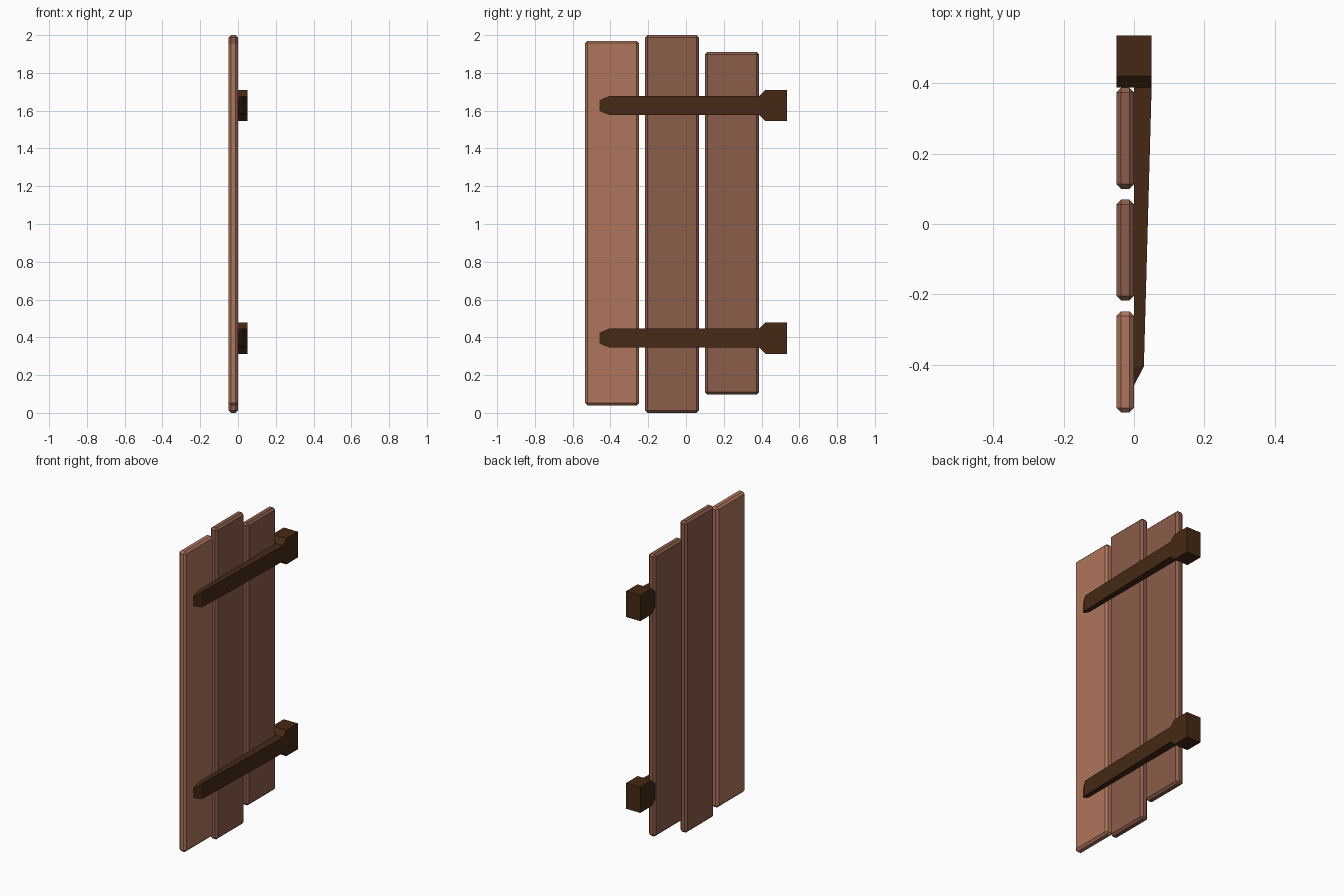
import bpy, bmesh

if "Cube" in bpy.data.objects:
    bpy.data.objects.remove(bpy.data.objects["Cube"])


def material(name, rgb):
    m = bpy.data.materials.new(name)
    m.diffuse_color = (*rgb, 1)
    m.use_nodes = True
    m.node_tree.nodes["Principled BSDF"].inputs["Base Color"].default_value = m.diffuse_color
    return m


light_wood = material("light_wood", (0.43, 0.18, 0.11))
dark_wood = material("dark_wood", (0.26, 0.11, 0.07))
iron = material("dark_iron", (0.06, 0.022, 0.007))


def add_object(name, bm, mat):
    bmesh.ops.recalc_face_normals(bm, faces=bm.faces[:])
    me = bpy.data.meshes.new(name)
    bm.to_mesh(me)
    bm.free()
    me.materials.append(mat)
    ob = bpy.data.objects.new(name, me)
    bpy.context.collection.objects.link(ob)
    return ob


# Chamfered board standing upright, back of the door at x = -0.05
def plank(name, y0, y1, z0, z1, mat):
    bm = bmesh.new()
    bmesh.ops.create_cube(bm, size=1)
    bmesh.ops.scale(bm, vec=(0.05, y1 - y0, z1 - z0), verts=bm.verts)
    bmesh.ops.translate(bm, vec=(-0.025, (y0 + y1) / 2, (z0 + z1) / 2), verts=bm.verts)
    ob = add_object(name, bm, mat)
    bev = ob.modifiers.new("chamfer", 'BEVEL')
    bev.width = 0.013
    bev.segments = 1


# Tapered strap lofted along y, with the knuckle block extruded behind it
def hinge(name, z):
    # y, front x, half height
    sections = [(-0.405, 0.028, 0.05), (0.387, 0.05, 0.05),
                (0.42, 0.05, 0.083), (0.535, 0.05, 0.083)]
    bm = bmesh.new()
    rings = [[bm.verts.new((x, y, z + s * h)) for x, s in ((0, -1), (fx, -1), (fx, 1), (0, 1))]
             for y, fx, h in sections]
    backs = []
    for a, b in zip(rings, rings[1:]):
        for i in range(4):
            j = (i + 1) % 4
            f = bm.faces.new((a[i], a[j], b[j], b[i]))
            if i == 3:
                backs.append(f)
    bm.faces.new(rings[-1])
    # Wedge tip ending on the board surface
    lo, hi = (bm.verts.new((0, -0.458, z + s * 0.029)) for s in (-1, 1))
    r = rings[0]
    for vs in ((lo, hi, r[2], r[1]), (lo, r[1], r[0]), (hi, r[3], r[2]), (lo, r[0], r[3], hi)):
        bm.faces.new(vs)
    # Knuckle block
    bmesh.ops.recalc_face_normals(bm, faces=bm.faces[:])
    block = backs[1:]
    res = bmesh.ops.extrude_face_region(bm, geom=block)["geom"]
    bmesh.ops.translate(bm, vec=(-0.05, 0, 0),
                        verts=[v for v in res if isinstance(v, bmesh.types.BMVert)])
    old = [f for f in block if f.is_valid]
    if old:
        bmesh.ops.delete(bm, geom=old, context='FACES')
    add_object(name, bm, iron)


plank("front_plank", -0.535, -0.248, 0.04, 1.97, light_wood)
plank("middle_plank", -0.217, 0.069, 0.0, 2.0, dark_wood)
plank("rear_plank", 0.10, 0.387, 0.097, 1.91, dark_wood)
hinge("lower_hinge", 0.396)
hinge("upper_hinge", 1.627)
